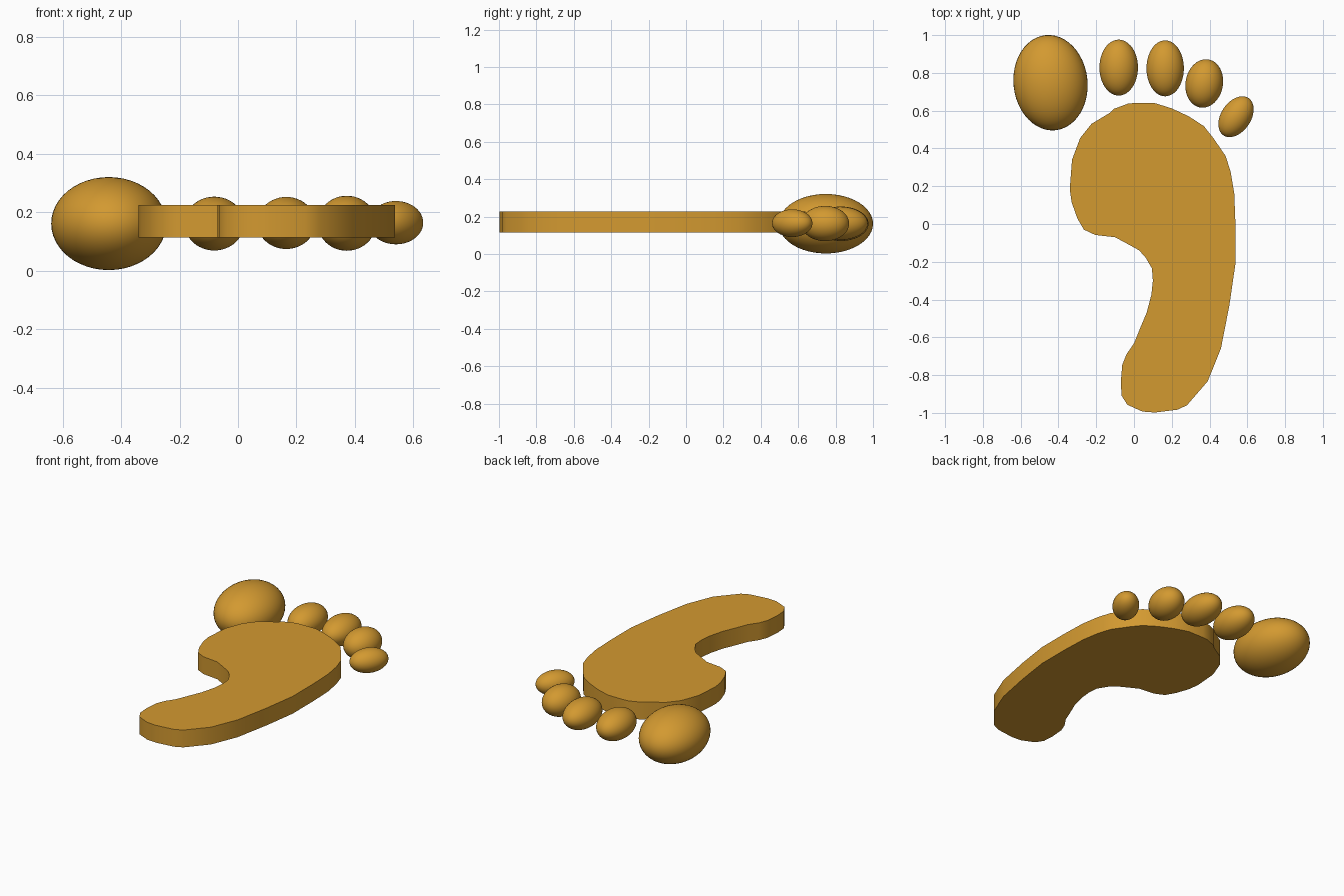
import bpy, bmesh, math

if "Cube" in bpy.data.objects:
    bpy.data.objects.remove(bpy.data.objects["Cube"])

mat = bpy.data.materials.new("ochre")
mat.diffuse_color = (0.65, 0.32, 0.03, 1)
mat.use_nodes = True
mat.node_tree.nodes["Principled BSDF"].inputs["Base Color"].default_value = mat.diffuse_color

# Sole outline seen from above, clockwise from the top
outline = [
    (0, .64), (.11, .64), (.20, .612), (.29, .57), (.37, .518), (.42, .455),
    (.485, .36), (.512, .275), (.531, .16), (.537, 0), (.537, -.21),
    (.505, -.43), (.46, -.66), (.39, -.833), (.28, -.96), (.23, -.983),
    (.11, -.998), (.045, -.993), (-.035, -.957), (-.065, -.91), (-.07, -.84),
    (-.062, -.745), (-.04, -.69), (0, -.632), (.035, -.545), (.067, -.47),
    (.092, -.375), (.10, -.30), (.095, -.235), (.06, -.175), (.025, -.138),
    (-.035, -.105), (-.10, -.07), (-.205, -.058), (-.265, -.03), (-.30, .03),
    (-.33, .115), (-.34, .185), (-.328, .34), (-.285, .455), (-.225, .53),
    (-.13, .587), (-.105, .61), (-.03, .638)]
BOTTOM, TOP = 0.114, 0.226


def finish(obj):
    obj.data.materials.append(mat)
    bpy.ops.object.select_all(action='DESELECT')
    obj.select_set(True)
    bpy.context.view_layer.objects.active = obj
    bpy.ops.object.shade_smooth_by_angle(angle=math.radians(35))


# Flat sole: outline extruded upward
bm = bmesh.new()
face = bm.faces.new([bm.verts.new((x, y, BOTTOM)) for x, y in outline])
ext = bmesh.ops.extrude_face_region(bm, geom=[face], use_keep_orig=True)
tops = [v for v in ext["geom"] if isinstance(v, bmesh.types.BMVert)]
bmesh.ops.translate(bm, verts=tops, vec=(0, 0, TOP - BOTTOM))
bmesh.ops.recalc_face_normals(bm, faces=bm.faces)
mesh = bpy.data.meshes.new("sole")
bm.to_mesh(mesh)
bm.free()
sole = bpy.data.objects.new("sole", mesh)
bpy.context.collection.objects.link(sole)
finish(sole)

# Toes: ellipsoids given as name, centre, half sizes, turn about z
toes = [
    ("big_toe", (-.442, .748, .162), (.196, .253, .159), 6),
    ("second_toe", (-.081, .828, .162), (.102, .148, .092), 0),
    ("third_toe", (.165, .824, .164), (.099, .148, .089), 0),
    ("fourth_toe", (.372, .744, .163), (.099, .129, .094), -10),
    ("little_toe", (.540, .568, .165), (.079, .119, .074), -34)]
for name, centre, half, turn in toes:
    bpy.ops.mesh.primitive_uv_sphere_add(
        segments=48, ring_count=24, radius=1, location=centre,
        rotation=(0, 0, math.radians(turn)))
    toe = bpy.context.object
    toe.name = name
    toe.scale = half
    finish(toe)
